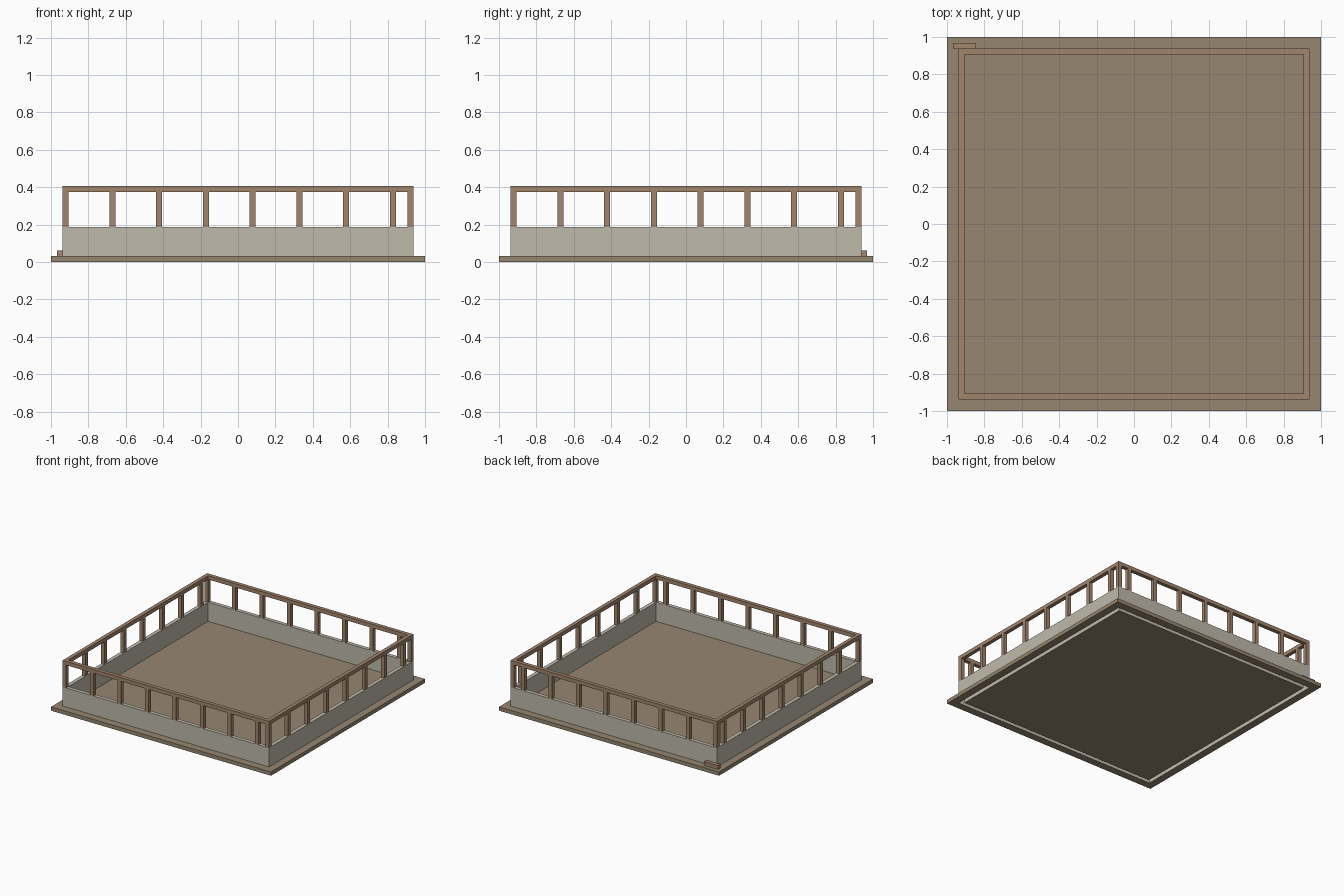
import bpy, bmesh

if "Cube" in bpy.data.objects:
    bpy.data.objects.remove(bpy.data.objects["Cube"])

U = 1 / 32            # basic timber thickness
OUT, INN = 30 * U, 29 * U   # outer and inner half-size of the walls


def material(name, rgb):
    m = bpy.data.materials.new(name)
    m.diffuse_color = (*rgb, 1)
    m.use_nodes = True
    m.node_tree.nodes["Principled BSDF"].inputs["Base Color"].default_value = m.diffuse_color
    return m


earth = material("floor_brown", (0.305, 0.24, 0.165))
wood = material("timber_brown", (0.36, 0.235, 0.15))
plaster = material("plaster_grey", (0.52, 0.49, 0.41))


def finish(name, bm, mat):
    me = bpy.data.meshes.new(name)
    bm.to_mesh(me)
    bm.free()
    me.materials.append(mat)
    ob = bpy.data.objects.new(name, me)
    bpy.context.collection.objects.link(ob)
    return ob


def box(name, lo, hi, mat, drop=None):
    """Box; drop='ends' or 'sides' leaves out faces hidden by neighbours."""
    bm = bmesh.new()
    bmesh.ops.create_cube(bm, size=1)
    bm.normal_update()
    if drop:
        gone = [f for f in bm.faces if (abs(f.normal.z) > 0.5) == (drop == "ends")]
        bmesh.ops.delete(bm, geom=gone, context='FACES')
    for v in bm.verts:
        v.co = [(a + b) / 2 + c * (b - a) for a, b, c in zip(lo, hi, v.co)]
    return finish(name, bm, mat)


def square_ring(name, outer, inner, z0, z1, mat, skip=()):
    """Square frame; sides are 0 outer, 1 top, 2 inner, 3 bottom."""
    bm = bmesh.new()
    profile = [(outer, z0), (outer, z1), (inner, z1), (inner, z0)]
    corners = [(-1, -1), (1, -1), (1, 1), (-1, 1)]
    loops = [[bm.verts.new((sx * r, sy * r, z)) for r, z in profile]
             for sx, sy in corners]
    for i in range(4):
        a, b = loops[i], loops[(i + 1) % 4]
        for j in range(4):
            if j not in skip:
                k = (j + 1) % 4
                bm.faces.new((a[j], b[j], b[k], a[k]))
    return finish(name, bm, mat)


# Base: inner floor and outer ledge, with the hollow wall passing between them
box("floor", (-INN, -INN, 0), (INN, INN, U), earth, "sides")
square_ring("outer_ledge", 1, OUT, 0, U, earth, skip=(2,))

# Low wall, open underneath, and top rail
square_ring("low_wall", OUT, INN, 0, 6 * U, plaster, skip=(3,))
square_ring("top_rail", OUT, INN, 12 * U, 13 * U, wood)

# Corner posts
for sx in (-OUT, INN):
    for sy in (-OUT, INN):
        box("corner_post", (sx, sy, 6 * U), (sx + U, sy + U, 12 * U), wood, "ends")

# Evenly spaced posts along all four sides
for i in range(1, 8):
    p = -OUT + i * 8 * U
    for s in (-OUT, INN):
        box("front_back_post", (p, s, 6 * U), (p + U, s + U, 12 * U), wood, "ends")
        box("side_post", (s, p, 6 * U), (s + U, p + U, 12 * U), wood, "ends")

# Loose block on the ledge at the back left corner
box("ledge_block", (-31 * U, OUT, U), (-27 * U, 31 * U, 2 * U), wood)
